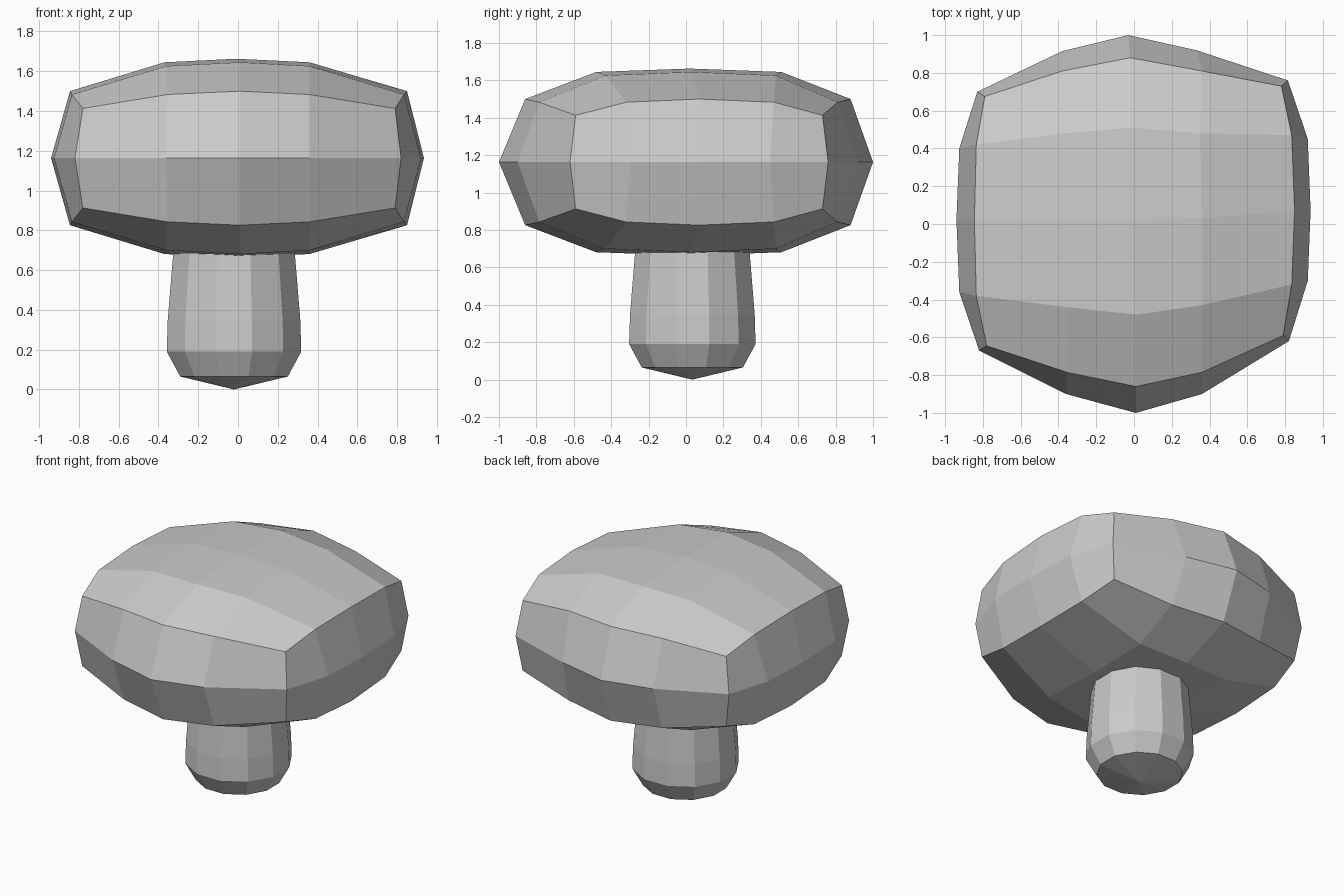
import bpy, bmesh, math

if "Cube" in bpy.data.objects:
    bpy.data.objects.remove(bpy.data.objects["Cube"])

MID = 1.163  # height of the cap's widest line


def add_object(name, bm):
    bmesh.ops.recalc_face_normals(bm, faces=bm.faces)
    mesh = bpy.data.meshes.new(name)
    bm.to_mesh(mesh)
    bm.free()
    ob = bpy.data.objects.new(name, mesh)
    bpy.context.collection.objects.link(ob)
    return ob


# Cap: rounded box, outlines run counter-clockwise from the front left corner
middle = [(-.82, -.67), (-.36, -.90), (.01, -1), (.36, -.90),
          (.82, -.62), (.92, -.30), (.935, .07), (.92, .45),
          (.815, .76), (.33, .92), (-.03, 1), (-.38, .915),
          (-.83, .70), (-.925, .40), (-.94, .02), (-.925, -.36)]
crease = [(-.78, -.645), (-.355, -.785), (.01, -.86), (.36, -.785),
          (.79, -.59), (.835, -.32), (.85, .07), (.835, .47),
          (.78, .73), (.36, .81), (-.02, .88), (-.38, .81),
          (-.79, .675), (-.835, .42), (-.845, .02), (-.835, -.38)]
crease_height = [.25, .32, .337, .32]
inner = [[(-.36, -.44), (.01, -.48), (.36, -.43)],
         [(-.37, .02), (-.01, .02), (.36, .03)],
         [(-.37, .48), (-.02, .51), (.35, .48)]]
inner_height = [.463, .482, .50]

bm = bmesh.new()
belt = [bm.verts.new((x, y, MID)) for x, y in middle]
for side in (1, -1):
    rim = [bm.verts.new((x, y, MID + side * crease_height[i % 4]))
           for i, (x, y) in enumerate(crease)]
    for i in range(16):
        j = (i + 1) % 16
        bm.faces.new((belt[i], belt[j], rim[j], rim[i]))
    # 5 x 5 grid closing the top or bottom
    rows = [rim[0:5]]
    for r in range(3):
        pts = [bm.verts.new((x, y, MID + side * inner_height[(r == 1) + (c == 1)]))
               for c, (x, y) in enumerate(inner[r])]
        rows.append([rim[15 - r]] + pts + [rim[5 + r]])
    rows.append(rim[12:7:-1])
    for r in range(4):
        for c in range(4):
            bm.faces.new((rows[r][c], rows[r][c + 1],
                          rows[r + 1][c + 1], rows[r + 1][c]))
add_object("mushroom_cap", bm)

# Stem: twelve-sided, slightly tapered, with a pointed base
profile = [(.28, .065), (.35, .19), (.345, .35), (.317, .68), (.31, .76)]
cx, cy = -.02, .034
bm = bmesh.new()
rings = [[bm.verts.new((cx + r * math.cos(math.radians(15 + 30 * k)),
                        cy + r * math.sin(math.radians(15 + 30 * k)), z))
          for k in range(12)] for r, z in profile]
tip = bm.verts.new((cx, cy, 0))
for k in range(12):
    n = (k + 1) % 12
    bm.faces.new((tip, rings[0][n], rings[0][k]))
    for a, b in zip(rings, rings[1:]):
        bm.faces.new((a[k], a[n], b[n], b[k]))
bm.faces.new(rings[-1])
add_object("mushroom_stem", bm)
